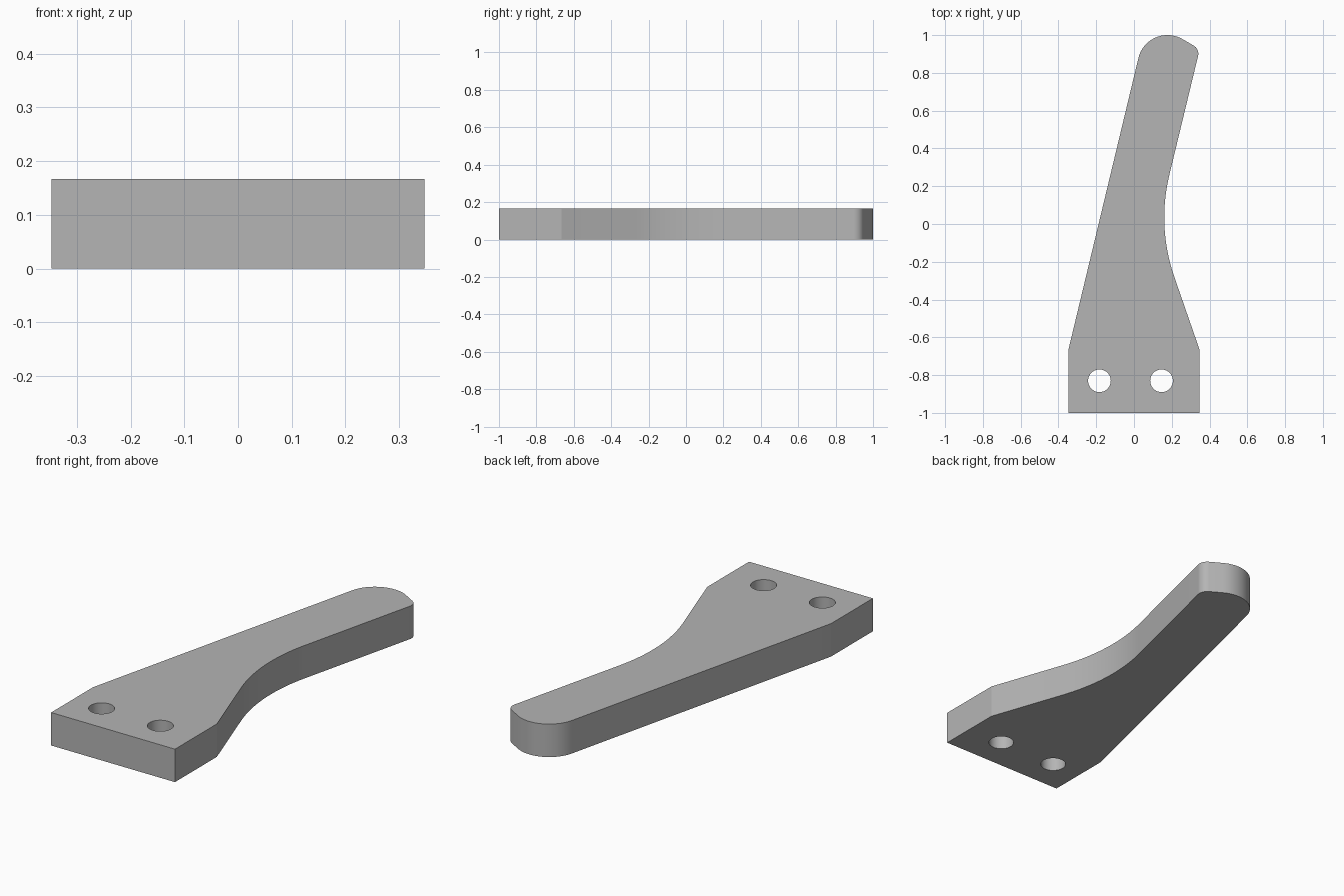
import bpy, bmesh, math
from mathutils import Vector

cube = bpy.data.objects.get("Cube")
if cube:
    bpy.data.objects.remove(cube, do_unlink=True)

THICKNESS = 0.167
HOLE_RADIUS = 0.06


def fillet(prev, corner, nxt, radius, steps=20):
    """Points of a tangent arc that rounds off one corner."""
    p, c, n = Vector(prev), Vector(corner), Vector(nxt)
    a, b = (p - c).normalized(), (n - c).normalized()
    half = a.angle(b) / 2
    centre = c + (a + b).normalized() * radius / math.sin(half)
    start = c + a * radius / math.tan(half) - centre
    end = c + b * radius / math.tan(half) - centre
    sweep = math.pi - 2 * half
    return [centre + (start * math.sin((1 - t) * sweep) + end * math.sin(t * sweep)) / math.sin(sweep)
            for t in (i / steps for i in range(steps + 1))]


def circle(x, y, radius, steps=48):
    return [Vector((x + radius * math.cos(i * math.tau / steps),
                    y + radius * math.sin(i * math.tau / steps))) for i in range(steps)]


def add_loop(curve, points):
    spline = curve.splines.new('POLY')
    spline.points.add(len(points) - 1)
    for point, co in zip(spline.points, points):
        point.co = (co.x, co.y, 0, 1)
    spline.use_cyclic_u = True


# Outline corners: x, y, rounding radius
corners = [(-0.347, -1, 0), (0.347, -1, 0), (0.347, -0.665, 0),
           (0.121, -0.014, 0.96), (0.348, 0.926, 0.05),
           (0.073, 1.085, 0.158), (-0.347, -0.665, 0)]
outline = []
for i, (x, y, r) in enumerate(corners):
    before, after = corners[i - 1][:2], corners[(i + 1) % len(corners)][:2]
    outline += fillet(before, (x, y), after, r) if r else [Vector((x, y))]

# Flat handle with two mounting holes through the wide end
curve = bpy.data.curves.new("handle_profile", 'CURVE')
curve.dimensions = '2D'
curve.fill_mode = 'BOTH'
curve.extrude = THICKNESS / 2
add_loop(curve, outline)
for hole_x in (-0.183, 0.146):
    add_loop(curve, circle(hole_x, -0.83, HOLE_RADIUS))

handle = bpy.data.objects.new("handle_plate", curve)
bpy.context.collection.objects.link(handle)
bpy.ops.object.select_all(action='DESELECT')
handle.select_set(True)
bpy.context.view_layer.objects.active = handle
bpy.ops.object.convert(target='MESH')
handle = bpy.context.object

# Weld caps to walls and stand the plate on the ground
bm = bmesh.new()
bm.from_mesh(handle.data)
bmesh.ops.remove_doubles(bm, verts=bm.verts, dist=0.0005)
bmesh.ops.translate(bm, verts=bm.verts, vec=(0, 0, THICKNESS / 2))
bmesh.ops.recalc_face_normals(bm, faces=bm.faces)
bm.to_mesh(handle.data)
bm.free()
bpy.ops.object.shade_smooth_by_angle(angle=math.radians(12))

# Plain grey finish
grey = bpy.data.materials.new("plain_grey")
grey.use_nodes = True
colour = (0.46, 0.46, 0.46, 1)
grey.diffuse_color = colour
grey.node_tree.nodes["Principled BSDF"].inputs["Base Color"].default_value = colour
handle.data.materials.clear()
handle.data.materials.append(grey)
